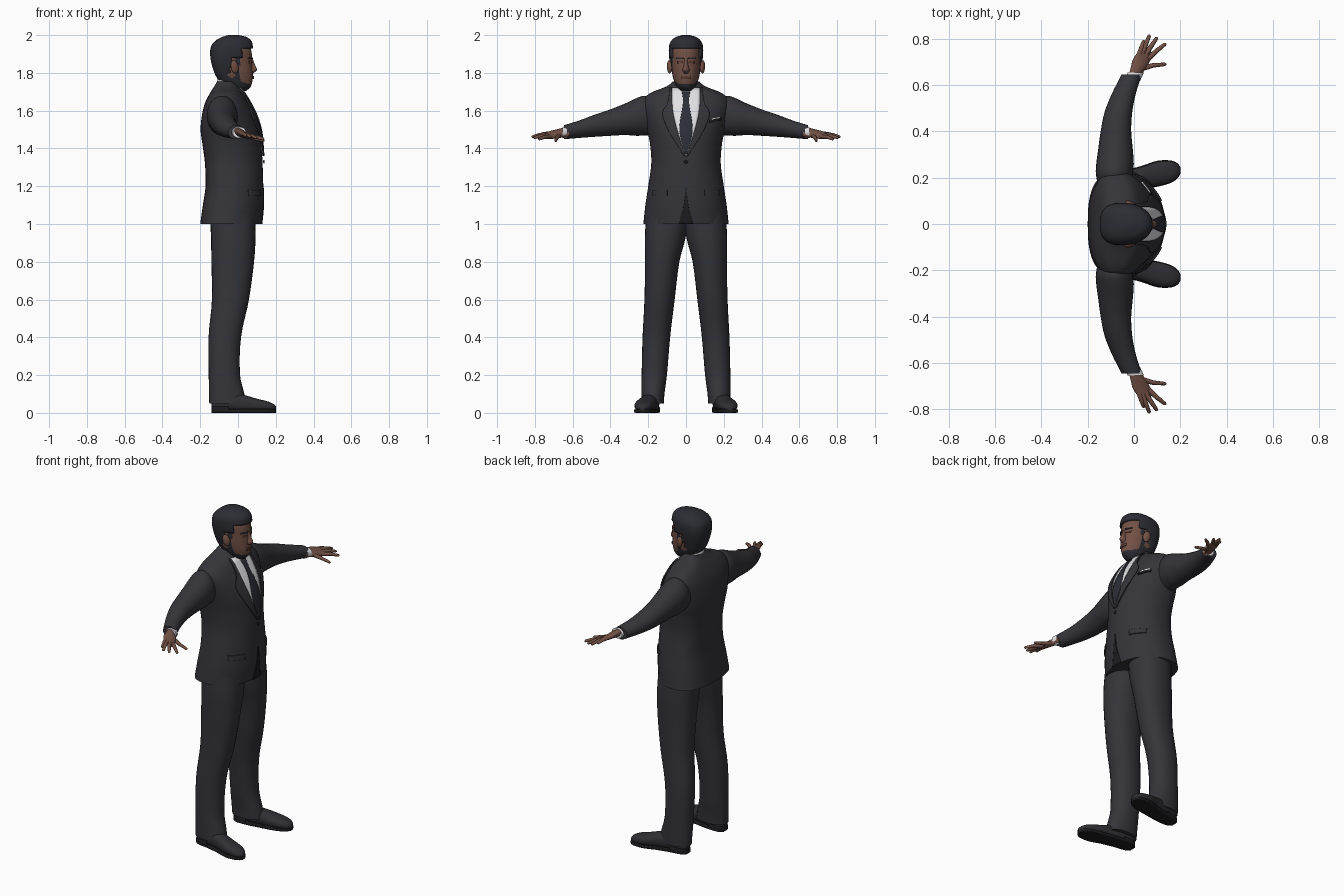
import bpy, bmesh, math
from mathutils import Vector

cube = bpy.data.objects.get("Cube")
if cube:
    bpy.data.objects.remove(cube, do_unlink=True)


def material(name, r, g, b):
    mat = bpy.data.materials.new(name)
    mat.use_nodes = True
    shader = next(n for n in mat.node_tree.nodes if n.type == 'BSDF_PRINCIPLED')
    shader.inputs["Base Color"].default_value = (r, g, b, 1)
    mat.diffuse_color = (r, g, b, 1)
    return mat


suit = material("suit charcoal", .034, .034, .042)
shirt = material("shirt white", .75, .75, .78)
tie_dark = material("tie dark", .026, .028, .038)
skin = material("skin brown", .17, .083, .06)
hair_dark = material("hair dark", .025, .026, .034)
shoe_dark = material("shoe dark", .028, .028, .034)
shadow_dark = material("sole black", .012, .012, .014)
lip = material("lip brown", .11, .048, .038)


def spline(rows, t):
    """Smooth interpolation of table rows keyed by their first column."""
    last = len(rows) - 1
    t = min(max(t, rows[0][0]), rows[last][0])
    i = next(k for k in range(last) if t <= rows[k + 1][0])
    a, b = rows[i], rows[i + 1]
    span = b[0] - a[0]
    u = (t - a[0]) / span

    def slope(k, col):
        lo, hi = rows[max(k - 1, 0)], rows[min(k + 1, last)]
        return (hi[col] - lo[col]) / (hi[0] - lo[0]) * span

    h = u * u * (3 - 2 * u)
    return [a[c] * (1 - h) + b[c] * h
            + slope(i, c) * u * (1 - u) ** 2 - slope(i + 1, c) * u * u * (1 - u)
            for c in range(1, len(a))]


def stations(rows, steps=4):
    for a, b in zip(rows, rows[1:]):
        for k in range(steps):
            yield a[0] + (b[0] - a[0]) * k / steps
    yield rows[-1][0]


def power(value, n):
    return math.copysign(abs(value) ** (2 / n), value)


def mesh_from_rings(name, rings, mat, closed=True):
    """Bridge rows of points with quads; closed rows also get end caps."""
    bm = bmesh.new()
    rows = [[bm.verts.new(p) for p in ring] for ring in rings]
    count = len(rows[0])
    for low, high in zip(rows, rows[1:]):
        for k in range(count if closed else count - 1):
            j = (k + 1) % count
            bm.faces.new((low[k], low[j], high[j], high[k]))
    if closed:
        bm.faces.new(rows[0])
        bm.faces.new(rows[-1])
    bmesh.ops.recalc_face_normals(bm, faces=bm.faces)
    mesh = bpy.data.meshes.new(name)
    bm.to_mesh(mesh)
    bm.free()
    mesh.materials.append(mat)
    mesh.shade_smooth()
    mesh.set_sharp_from_angle(angle=math.radians(50))
    obj = bpy.data.objects.new(name, mesh)
    bpy.context.collection.objects.link(obj)
    return obj


def loft(name, rows, mat, axis, side=1, n=2, tilt=0, segments=28):
    """Rows hold station, two centre values and two radii."""
    others = [k for k in range(3) if k != axis]
    rings = []
    for t in stations(rows):
        c1, c2, r1, r2 = spline(rows, t)
        ring = []
        for k in range(segments):
            a = math.tau * k / segments
            p = [t, t, t]
            p[others[0]] = c1 + r1 * power(math.cos(a), n)
            p[others[1]] = c2 + r2 * power(math.sin(a), n)
            p[2] = max(p[2] + tilt * (p[0] - c1), 0)
            p[1] *= side
            ring.append(p)
        rings.append(ring)
    return mesh_from_rings(name, rings, mat)


FRONT_N, BACK_N = 2.1, 2.7


def body(name, rows, mat, segments=56):
    """Rows hold height, back, front and half width; the back is flatter."""
    rings = []
    for z in stations(rows, 6):
        back, front, half = spline(rows, z)
        mid = back + (front - back) * .42
        ring = []
        for k in range(segments):
            a = math.tau * k / segments
            c, s = math.cos(a), math.sin(a)
            n, reach = (FRONT_N, front - mid) if c > 0 else (BACK_N, mid - back)
            ring.append((mid + reach * power(c, n), half * power(s, n), z))
        rings.append(ring)
    return mesh_from_rings(name, rings, mat)


def plate(name, rows, mat, z_low, z_high, inner, outer, lift=.003, side=1, lean=0):
    """Thin panel laid on the front of a body between two edge functions."""
    grid = []
    for i in range(17):
        z = z_low + (z_high - z_low) * i / 16
        line = []
        for k in range(11):
            y = inner(z) + (outer(z) - inner(z)) * k / 10
            h = z + lean * (y - inner(z))
            back, front, half = spline(rows, h)
            mid = back + (front - back) * .42
            bulge = max(1 - min(abs(y) / half, 1) ** FRONT_N, 0) ** (1 / FRONT_N)
            line.append((mid + (front - mid) * bulge + lift, y * side, h))
        grid.append(line)
    obj = mesh_from_rings(name, grid, mat, closed=False)
    shell = obj.modifiers.new("thickness", 'SOLIDIFY')
    shell.thickness, shell.offset = .008, 0
    return obj


def edge(*keys):
    return lambda z: spline(keys, z)[0]


def at(value):
    return lambda z: value


def ball(name, place, size, mat):
    bpy.ops.mesh.primitive_uv_sphere_add(segments=20, ring_count=12, location=place)
    obj = bpy.context.object
    obj.name, obj.scale = name, size
    obj.data.materials.append(mat)
    obj.data.shade_smooth()
    return obj


# Jacket body
torso = [(1, -.2, .125, .226), (1.1, -.186, .134, .215), (1.2, -.172, .134, .2),
         (1.32, -.175, .13, .184), (1.42, -.188, .124, .19), (1.5, -.198, .115, .206),
         (1.58, -.19, .09, .225), (1.64, -.175, .06, .231), (1.69, -.15, .03, .195),
         (1.73, -.125, .005, .1), (1.755, -.11, -.01, .07)]
body("jacket", torso, suit)

# Shirt, tie and lapels in the neck opening
opening = edge((1.36, .001), (1.5, .047), (1.6, .07), (1.72, .075))
lapel_edge = edge((1.36, .01), (1.5, .095), (1.59, .125), (1.63, .1), (1.72, .085))
tie_edge = edge((1.38, .006), (1.46, .03), (1.52, .034), (1.65, .015), (1.7, .022))
plate("shirt_front", torso, shirt, 1.36, 1.72, lambda z: -opening(z), opening)
plate("tie", torso, tie_dark, 1.37, 1.7, lambda z: -tie_edge(z), tie_edge, .008)
loft("shirt_collar", [(1.67, -.043, 0, .072, .078), (1.71, -.043, 0, .069, .074),
                      (1.738, -.042, 0, .065, .068)], shirt, 2, tilt=-.5)

# Front hem gap, button and breast pocket
hem = edge((1, .036), (1.08, .016), (1.19, .001))
plate("jacket_front_gap", torso, shadow_dark, 1, 1.19, lambda z: -hem(z), hem, 0)
ball("jacket_button", (.137, 0, 1.33), (.004, .01, .01), shadow_dark)
plate("breast_pocket", torso, shadow_dark, 1.535, 1.55, at(.125), at(.185), .002, lean=.25)
plate("pocket_square", torso, shirt, 1.551, 1.557, at(.135), at(.18), .002, lean=.25)

# Limbs, shoes and hands, one per side
sleeve = [(.16, -.085, 1.565, .07, .095), (.22, -.085, 1.574, .08, .105),
          (.26, -.082, 1.567, .081, .1), (.32, -.08, 1.555, .075, .084),
          (.4, -.078, 1.537, .066, .07), (.48, -.068, 1.521, .06, .059),
          (.56, -.045, 1.503, .052, .047), (.645, -.01, 1.486, .044, .037)]
trouser = [(.05, -.055, .177, .097, .06), (.1, -.06, .175, .094, .061),
           (.2, -.072, .168, .083, .067), (.4, -.07, .157, .086, .073),
           (.6, -.04, .14, .098, .08), (.8, -.028, .126, .113, .091),
           (.93, -.025, .11, .118, .108), (1.05, -.03, .1, .12, .11)]
shoe = [(-.14, .18, .045, .02, .025), (-.12, .18, .05, .036, .043),
        (-.05, .185, .055, .043, .049), (.03, .2, .05, .047, .045),
        (.1, .217, .04, .053, .035), (.16, .226, .034, .045, .026),
        (.19, .23, .028, .028, .018), (.2, .231, .025, .012, .01)]
palm = [(.62, .002, 1.486, .026, .024), (.65, .008, 1.484, .028, .023),
        (.68, .022, 1.478, .035, .02), (.71, .033, 1.473, .038, .016),
        (.738, .045, 1.469, .032, .011), (.75, .048, 1.468, .02, .006)]
fingers = {"little_finger": [(.018, .72, 1.48), (.032, .76, 1.476), (.042, .79, 1.466)],
           "ring_finger": [(.034, .73, 1.475), (.051, .775, 1.472), (.066, .813, 1.462)],
           "middle_finger": [(.05, .73, 1.468), (.075, .77, 1.466), (.098, .803, 1.456)],
           "index_finger": [(.062, .715, 1.463), (.1, .75, 1.46), (.134, .777, 1.45)],
           "thumb": [(.025, .668, 1.472), (.08, .685, 1.455), (.134, .69, 1.442)]}


def finger(name, path, side):
    curve = bpy.data.curves.new(name, 'CURVE')
    curve.dimensions = '3D'
    curve.bevel_depth, curve.bevel_resolution, curve.use_fill_caps = .01, 3, True
    points = [Vector(p) for p in path]
    points.append(points[-1] + (points[-1] - points[-2]) * .12)
    line = curve.splines.new('POLY')
    line.points.add(len(points) - 1)
    for point, place, radius in zip(line.points, points, (1.15, 1, .75, .3)):
        point.co = (place.x, place.y * side, place.z, 1)
        point.radius = radius
    line.use_smooth = True
    curve.materials.append(skin)
    bpy.context.collection.objects.link(bpy.data.objects.new(name, curve))


for label, side in (("left", 1), ("right", -1)):
    loft(label + "_sleeve", sleeve, suit, 1, side)
    loft(label + "_cuff", [(.63, -.004, 1.486, .036, .031), (.655, .008, 1.484, .035, .03)],
         shirt, 1, side)
    loft(label + "_palm", palm, skin, 1, side, tilt=-.4)
    for part, path in fingers.items():
        finger(label + "_" + part, path, side)
    loft(label + "_trouser_leg", trouser, suit, 2, side, n=2.2)
    loft(label + "_shoe", shoe, shoe_dark, 0, side, n=2.3)
    sole = [(x, cy, .01, ry + .003, .01) for x, cy, cz, ry, rz in shoe]
    loft(label + "_sole", sole, shadow_dark, 0, side, n=6)
    heel = [(x, cy, .018, ry + .003, .018) for x, cy, cz, ry, rz in shoe[:3]]
    loft(label + "_heel", heel, shadow_dark, 0, side, n=6)
    plate(label + "_lapel", torso, suit, 1.36, 1.72, opening, lapel_edge, .008, side)
    plate(label + "_hip_pocket", torso, suit, 1.15, 1.18, at(.1), at(.175), .002, side)

# Head with beard along the jaw
head_rows = [(1.705, -.035, .045, .03), (1.725, -.06, .066, .048), (1.76, -.09, .077, .064),
             (1.8, -.11, .078, .074), (1.86, -.125, .075, .079), (1.92, -.125, .07, .08),
             (1.96, -.11, .05, .068), (1.985, -.07, .02, .04)]
loft("neck", [(1.66, -.045, 0, .06, .062), (1.73, -.04, 0, .058, .06),
              (1.8, -.035, 0, .06, .06)], skin, 2)
head = body("head", head_rows, skin)
head.data.materials.append(hair_dark)
for face in head.data.polygons:
    x, y, z = face.center
    jaw = z < 1.745 + max(.04 - x, 0) * .4
    sideburn = -.02 < x < .008 and z < 1.89
    face.material_index = int(jaw or sideburn)

# Hair shell, trimmed along the hairline
hair = body("hair", [(1.755, -.1, .06, .058), (1.8, -.125, .08, .074), (1.88, -.146, .085, .089),
                     (1.94, -.143, .079, .09), (1.97, -.12, .07, .078),
                     (1.99, -.085, .045, .054), (2, -.05, .005, .02)], hair_dark)
bm = bmesh.new()
bm.from_mesh(hair.data)
bare = []
for f in bm.faces:
    c = f.calc_center_median()
    hairline = .2 if c.z > 1.93 else .022 if c.z > 1.875 else -.035
    if c.x > hairline or c.z < 1.757:
        bare.append(f)
bmesh.ops.delete(bm, geom=bare, context='FACES')
bm.to_mesh(hair.data)
bm.free()
shell = hair.modifiers.new("thickness", 'SOLIDIFY')
shell.thickness, shell.offset = .014, -1

# Facial features
loft("nose", [(1.798, .07, 0, .012, .012), (1.815, .075, 0, .025, .018),
              (1.84, .071, 0, .02, .012), (1.875, .066, 0, .012, .009)], skin, 2)
plate("mouth", head_rows, lip, 1.769, 1.783, at(-.024), at(.024), .002)
for label, side in (("left", 1), ("right", -1)):
    plate(label + "_eyebrow", head_rows, hair_dark, 1.874, 1.881, at(.014), at(.05), .002, side)
    plate(label + "_eye", head_rows, lip, 1.851, 1.862, at(.018), at(.044), -.001, side)
    ear = ball(label + "_ear", (-.018, .088 * side, 1.832), (.021, .012, .035), skin)
    ear.rotation_euler = (0, -.2, -.35 * side)
